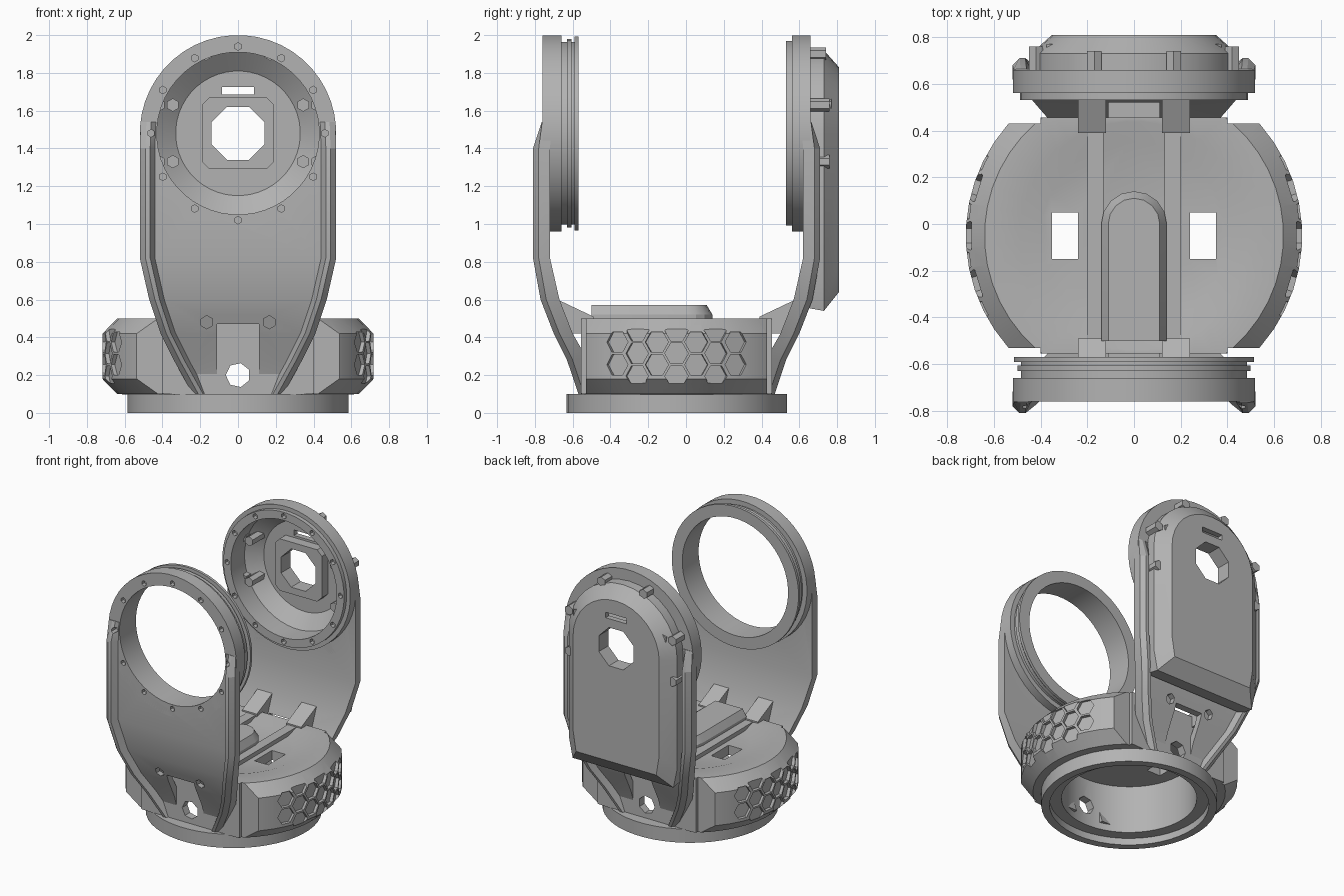
import bpy, bmesh, math
from mathutils import Matrix, Vector

if "Cube" in bpy.data.objects:
    bpy.data.objects.remove(bpy.data.objects["Cube"], do_unlink=True)

grey = bpy.data.materials.new("matte grey")
grey.use_nodes = True
grey.diffuse_color = (0.45, 0.45, 0.45, 1)
grey.node_tree.nodes["Principled BSDF"].inputs["Base Color"].default_value = grey.diffuse_color

CY = -0.05    # middle of the yoke in y
HUB = 1.48    # height of the pivot axis


def finish(name, bm):
    bmesh.ops.recalc_face_normals(bm, faces=bm.faces)
    mesh = bpy.data.meshes.new(name)
    bm.to_mesh(mesh)
    bm.free()
    mesh.materials.append(grey)
    ob = bpy.data.objects.new(name, mesh)
    bpy.context.collection.objects.link(ob)
    return ob


def add_loft(bm, rings, closed=False):
    rows = [[bm.verts.new(p) for p in ring] for ring in rings]
    n = len(rows[0])
    pairs = list(zip(rows, rows[1:])) + ([(rows[-1], rows[0])] if closed else [])
    for a, b in pairs:
        for i in range(n):
            j = (i + 1) % n
            bm.faces.new((a[i], a[j], b[j], b[i]))
    if not closed:
        bm.faces.new(rows[0])
        bm.faces.new(rows[-1])


def loft(name, rings, closed=False):
    bm = bmesh.new()
    add_loft(bm, rings, closed)
    return finish(name, bm)


def circle(r, h, axis, n=48, cx=0, cz=HUB):
    """Circle at height h on the z axis of the base, or at depth h on a y axis."""
    pts = []
    for i in range(n):
        a = 2 * math.pi * (i + 0.5) / n
        c, s = r * math.cos(a), r * math.sin(a)
        pts.append((c, CY + s, h) if axis == "z" else (cx + c, h, cz + s))
    return pts


def revolve(name, profile, axis, closed=False, n=48, **at):
    return loft(name, [circle(r, h, axis, n, **at) for r, h in profile], closed)


def box(name, x0, x1, y0, y1, z0, z1):
    return loft(name, [[(x0, y0, z), (x1, y0, z), (x1, y1, z), (x0, y1, z)] for z in (z0, z1)])


def cut(ob, tool, mode="DIFFERENCE"):
    mod = ob.modifiers.new("cut", "BOOLEAN")
    mod.operation, mod.object, mod.solver = mode, tool, "EXACT"
    bpy.context.view_layer.objects.active = ob
    bpy.ops.object.modifier_apply(modifier=mod.name)
    bpy.data.objects.remove(tool, do_unlink=True)


# Base flange and hollow round body, flattened front and back
base = revolve("base_flange", [(0.45, 0.05), (0.53, 0.05), (0.53, 0), (0.585, 0),
                               (0.585, 0.1), (0.45, 0.1)], "z", True)
body = revolve("base_body", [(0.45, 0.4), (0.45, 0.09), (0.64, 0.1), (0.72, 0.18), (0.72, 0.42),
                             (0.64, 0.5), (0.49, 0.5), (0.40, 0.47)], "z")
trim = box("trim", -0.4, 0.4, CY - 0.505, CY + 0.505, -0.1, 0.8)
cut(trim, box("trim_wide", -1, 1, CY - 0.48, CY + 0.48, -0.11, 0.81), "UNION")
cut(body, trim, "INTERSECT")
for s in (-1, 1):
    cut(body, box("window", s * 0.295 - 0.055, s * 0.295 + 0.055, -0.15, 0.05, 0.3, 0.6))
cut(body, revolve("port", [(0.065, -1), (0.065, 1)], "y", n=7, cz=0.2))

# Honeycomb grip pockets on both sides
bm = bmesh.new()
for s in (-1, 1):
    for k in range(-3, 4):
        a = math.asin(k * 0.105 / 0.72)
        out = Vector((s * math.cos(a), math.sin(a), 0))
        side = Vector((-out.y, out.x, 0))
        for z in ((0.255, 0.375) if k % 2 else (0.195, 0.315, 0.435)):
            rings = []
            for r in (0.695, 0.8):
                mid = out * r + Vector((0, CY, z))
                rings.append([mid + 0.062 * (side * math.cos(t * math.pi / 3)
                              + Vector((0, 0, math.sin(t * math.pi / 3)))) for t in range(6)])
            add_loft(bm, rings)
cut(body, finish("grip_pockets", bm))

# Rails and the round-ended housing on top of the base
for s, side in ((-1, "right"), (1, "left")):
    box(side + "_rail", min(s * 0.13, s * 0.2), max(s * 0.13, s * 0.2), -0.55, 0.45, 0.46, 0.5)


def tongue(w, z):
    arc = [math.pi * i / 8 for i in range(9)]
    return [(-w, -0.5, z), (w, -0.5, z)] + [(w * math.cos(a), w * math.sin(a), z) for a in arc]


loft("top_housing", [tongue(0.14, 0.45), tongue(0.14, 0.52), tongue(0.11, 0.57)])

# Arms: z, half width, outer and inner distance from the middle, rib height
ARM = [(0.10, 0.24, 0.47, 0.41, 0.05), (0.28, 0.34, 0.53, 0.47, 0.05),
       (0.42, 0.41, 0.60, 0.55, 0.05), (0.60, 0.47, 0.67, 0.62, 0.05),
       (0.82, 0.52, 0.71, 0.67, 0.05), (1.40, 0.52, 0.71, 0.67, 0.05),
       (1.54, 0.515, 0.71, 0.66, 0.004)]


def arm_section(z, w, outer, inner, rib, s):
    half = [(w, inner), (w, outer + rib * 0.4), (w - 0.03, outer + rib),
            (w - 0.055, outer + rib), (w - 0.08, outer)]
    pts = half + [(-x, d) for x, d in reversed(half)]
    return [(x, CY + s * d, z) for x, d in pts]


def bolt_ring(name, r, y0, y1, count):
    bm = bmesh.new()
    for i in range(count):
        a = 2 * math.pi * i / count - math.pi / 2
        at = dict(cx=r * math.cos(a), cz=HUB + r * math.sin(a))
        add_loft(bm, [circle(0.02, y, "y", 6, **at) for y in (y0, y1)])
    return finish(name, bm)


arms = {}
for s, name in ((-1, "front"), (1, "back")):
    arm = arms[name] = loft(name + "_arm", [arm_section(*row, s) for row in ARM])
    cut(arm, revolve("bore", [(0.432, CY + s * 0.5), (0.432, CY + s * 0.9)], "y"))
    cut(arm, box("notch", -0.11, 0.11, -1, 1, 0, 0.47))
    for x in (-0.165, 0.165):
        cut(arm, revolve("bolt", [(0.035, -1), (0.035, 1)], "y", n=6, cx=x, cz=0.48))
    # Wedges that tie the arm to the base
    for x0, side in ((-0.24, "right"), (0.12, "left")):
        wedge = [(0.63, 0.6), (0.44, 0.51), (0.44, 0.42), (0.56, 0.42)]
        loft(f"{name}_{side}_wedge", [[(x, CY + s * d, z) for d, z in wedge]
                                      for x in (x0, x0 + 0.12)])

# Front bearing ring with a grooved flange
front_ring = revolve("front_bearing_ring", [
    (0.43, -0.76), (0.52, -0.76), (0.52, -0.66), (0.485, -0.66), (0.485, -0.63), (0.5, -0.63),
    (0.5, -0.605), (0.485, -0.605), (0.485, -0.59), (0.515, -0.59), (0.515, -0.57),
    (0.43, -0.57)], "y", True)
for ob in (front_ring, arms["front"]):
    cut(ob, bolt_ring("bolt_holes", 0.46, -0.9, -0.73, 12))

# Back bearing ring
back_ring = revolve("back_bearing_ring", [
    (0.43, 0.53), (0.49, 0.53), (0.49, 0.56), (0.52, 0.56), (0.52, 0.66), (0.43, 0.66)], "y", True)
cut(back_ring, bolt_ring("bolt_holes", 0.46, 0.5, 0.56, 12))


# Back cover: arched shell with chamfered edges
def arch(w, bottom, y):
    arc = [math.pi * i / 16 for i in range(17)]
    return ([(-w * 0.93, y, bottom), (w * 0.93, y, bottom), (w, y, bottom + 0.15)]
            + [(w * math.cos(a), y, HUB + w * math.sin(a)) for a in arc]
            + [(-w, y, bottom + 0.15)])


cover = loft("back_cover", [arch(0.44, 0.56, 0.62), arch(0.44, 0.54, 0.73), arch(0.35, 0.64, 0.81)])
cut(cover, revolve("cavity", [(0.43, 0.5), (0.43, 0.69), (0.33, 0.77)], "y"))


# Square motor mount inside the cover
def rounded_square(w, y):
    c = w * 0.8
    pts = [(w, c), (c, w), (-c, w), (-w, c), (-w, -c), (-c, -w), (c, -w), (w, -c)]
    return [(x, y, HUB + z) for x, z in pts]


mount = loft("motor_mount", [rounded_square(0.19, 0.70), rounded_square(0.19, 0.78)])
for ob in (cover, mount):
    cut(ob, revolve("shaft_hole", [(0.152, 0.4), (0.152, 1)], "y", n=8))
cut(cover, box("slot", -0.085, 0.085, 0.5, 1, 1.685, 1.725))

# Screw posts inside the cover and lugs on its edge
for sx, side in ((-1, "right"), (1, "left")):
    for z, level in ((1.33, "lower"), (1.63, "upper")):
        revolve(f"{side}_{level}_post", [(0.035, 0.62), (0.035, 0.77)], "y", n=6, cx=sx * 0.345, cz=z)
        revolve(f"{side}_{level}_lug", [(0.035, 0.65), (0.035, 0.76)], "y", n=6, cx=sx * 0.42, cz=z)
    revolve(side + "_top_lug", [(0.035, 0.65), (0.035, 0.74)], "y", n=6, cx=sx * 0.17, cz=1.90)

# Smooth round walls while keeping edges crisp
for ob in [o for o in bpy.data.objects if o.type == "MESH"]:
    bpy.ops.object.select_all(action="DESELECT")
    ob.select_set(True)
    bpy.context.view_layer.objects.active = ob
    bpy.ops.object.shade_smooth_by_angle(angle=math.radians(20))
